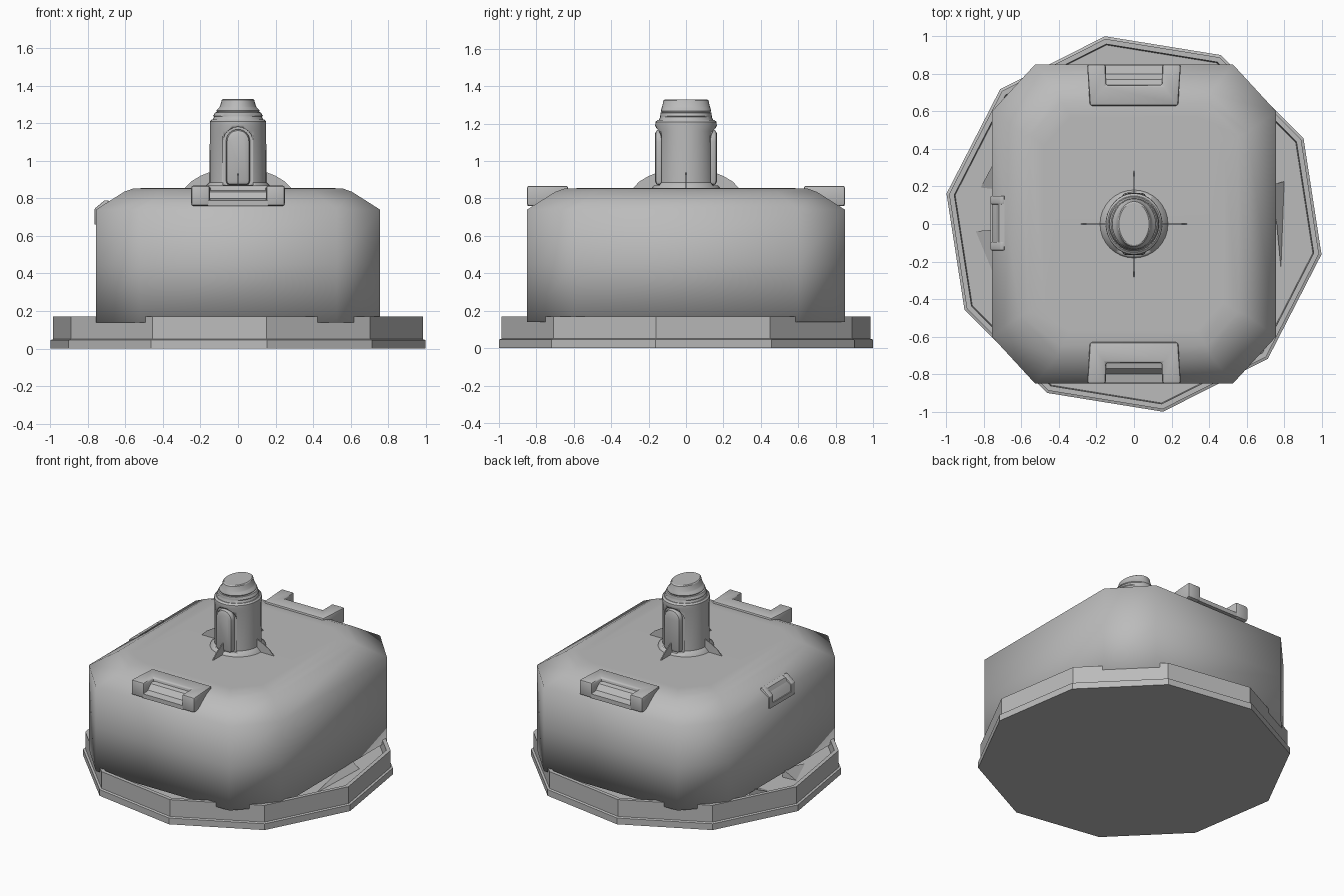
import bpy, bmesh, math
from mathutils import Vector

cube = bpy.data.objects.get("Cube")
if cube:
    bpy.data.objects.remove(cube, do_unlink=True)

grey = bpy.data.materials.new("plain grey")
grey.use_nodes = True
grey.diffuse_color = (0.5, 0.5, 0.5, 1)
grey.node_tree.nodes["Principled BSDF"].inputs["Base Color"].default_value = (0.5, 0.5, 0.5, 1)


def finish(name, bm, smooth=35, bevel=0):
    """Turn a bmesh into a shaded object, smooth below the given angle."""
    bmesh.ops.recalc_face_normals(bm, faces=bm.faces)
    if bevel:
        edges = [e for e in bm.edges if e.calc_face_angle(0) > 0.6]
        bmesh.ops.bevel(bm, geom=edges, offset=bevel, segments=2, profile=0.5,
                        affect="EDGES", clamp_overlap=True)
    mesh = bpy.data.meshes.new(name)
    bm.to_mesh(mesh)
    bm.free()
    mesh.materials.append(grey)
    if smooth:
        mesh.shade_smooth()
        mesh.set_sharp_from_angle(angle=math.radians(smooth))
    obj = bpy.data.objects.new(name, mesh)
    bpy.context.collection.objects.link(obj)
    return obj


def loft(name, rings, smooth=35):
    """Skin a stack of equal rings and cap both ends."""
    bm = bmesh.new()
    loops = [[bm.verts.new(p) for p in ring] for ring in rings]
    n = len(loops[0])
    for a, b in zip(loops, loops[1:]):
        for i in range(n):
            j = (i + 1) % n
            bm.faces.new((a[i], a[j], b[j], b[i]))
    bm.faces.new(loops[0])
    bm.faces.new(loops[-1])
    return finish(name, bm, smooth)


def prism(name, points, sweep, smooth=35, bevel=0):
    """Extrude a 3D outline along a vector."""
    bm = bmesh.new()
    face = bm.faces.new([bm.verts.new(p) for p in points])
    grown = bmesh.ops.extrude_face_region(bm, geom=[face])["geom"]
    moved = [v for v in grown if isinstance(v, bmesh.types.BMVert)]
    bmesh.ops.translate(bm, verts=moved, vec=Vector(sweep))
    return finish(name, bm, smooth, bevel)


def oval(rx, ry, z, n=32, turn=0):
    return [(rx * math.cos(turn + math.tau * i / n),
             ry * math.sin(turn + math.tau * i / n), z) for i in range(n)]


def octagon(inset, z, cut_x=0.23, cut_y=0.25):
    x, y = 0.757 - inset, 0.85 - inset
    quarter = [(x, y - cut_y), (x - cut_x, y)]
    ring = []
    for sx, sy in ((1, 1), (-1, 1), (-1, -1), (1, -1)):
        pair = quarter if sx * sy > 0 else quarter[::-1]
        ring += [(sx * a, sy * b, z) for a, b in pair]
    return ring


# Ten-sided tray with a stepped foot and a thin rim
turn = math.radians(-9.2)
loft("base_tray", [oval(r, r, z, 10, turn) for r, z in (
    (1.012, 0), (1.012, 0.045), (0.998, 0.05), (0.998, 0.17),
    (0.97, 0.17), (0.965, 0.10))], 0)

# Loose shards lying on the tray floor
for i, tri in enumerate((((-0.83, 0.17), (-0.74, 0.34), (-0.74, 0.16)),
                         ((-0.86, -0.04), (-0.74, -0.03), (-0.74, -0.33)),
                         ((0.81, 0.23), (0.74, 0.21), (0.79, -0.31)))):
    bm = bmesh.new()
    low = [bm.verts.new((x, y, 0.09)) for x, y in tri]
    tip = bm.verts.new((tri[1][0], tri[1][1], 0.16))
    for a, b in ((0, 1), (1, 2), (2, 0)):
        bm.faces.new((low[a], low[b], tip))
    bm.faces.new(low)
    finish(f"floor_shard_{i + 1}", bm, 0)

# Soft-shaded main housing
loft("housing", [octagon(0, 0.14), octagon(0, 0.45), octagon(0, 0.74),
                 octagon(0.15, 0.835, 0.2, 0.21), octagon(0.2, 0.853, 0.17, 0.18),
                 octagon(0.28, 0.855, 0.14, 0.15)], 180)

# Front and back latches: notched block with a sloping bar in the notch
for side, label in ((-1, "front"), (1, "back")):
    outline = [(-0.25, 0.85), (-0.15, 0.85), (-0.15, 0.74), (0.15, 0.74),
               (0.15, 0.85), (0.25, 0.85), (0.235, 0.63), (-0.235, 0.63)]
    prism(label + "_latch", [(x, side * y, 0.76) for x, y in outline],
          (0, 0, 0.108), bevel=0.012)
    bar = [(0.73, 0.76), (0.848, 0.76), (0.848, 0.79), (0.80, 0.80),
           (0.77, 0.835), (0.73, 0.845)]
    prism(label + "_latch_bar", [(-0.16, side * y, z) for y, z in bar], (0.32, 0, 0))

# Small clasp on one side: two cheeks, a top bar and a sunken plate
clasp = [(-0.69, 0.66), (-0.764, 0.66), (-0.764, 0.745), (-0.71, 0.79), (-0.69, 0.79)]
for y, label in ((-0.14, "near"), (0.105, "far")):
    prism(f"clasp_cheek_{label}", [(x, y, z) for x, z in clasp], (0, 0.045, 0), bevel=0.005)
prism("clasp_top", [(-0.69, -0.12, 0.75), (-0.735, -0.12, 0.75),
                    (-0.72, -0.12, 0.782), (-0.69, -0.12, 0.79)], (0, 0.25, 0))
prism("clasp_sill", [(-0.69, -0.12, 0.66), (-0.764, -0.12, 0.66),
                     (-0.764, -0.12, 0.69), (-0.69, -0.12, 0.69)], (0, 0.25, 0))

# Tower shaft with flared foot
shaft = loft("tower_shaft", [oval(rx, ry, z) for rx, ry, z in (
    (0.185, 0.185, 0.84), (0.18, 0.18, 0.86), (0.152, 0.156, 0.885),
    (0.15, 0.154, 1.16), (0.15, 0.165, 1.19), (0.15, 0.163, 1.21), (0.14, 0.15, 1.22))])


def arch(half, top, y):
    """Round-headed outline in the xz plane."""
    head = [(half * math.cos(math.pi * i / 12), y,
             top - half + half * math.sin(math.pi * i / 12)) for i in range(13)]
    return [(-half, y, 0.87), (half, y, 0.87)] + head


# Arched niche and rounded pilaster on front and back of the tower
for side, label in ((-1, "front"), (1, "back")):
    cutter = prism(label + "_niche_cutter", arch(0.08, 1.18, side * 0.125), (0, side * 0.1, 0))
    cutter.hide_render = True
    cutter.hide_viewport = True
    cutter.hide_set(True)
    cut = shaft.modifiers.new(label + " niche", "BOOLEAN")
    cut.operation = "DIFFERENCE"
    cut.solver = "EXACT"
    cut.object = cutter
    prism(label + "_pilaster", arch(0.064, 1.168, side * 0.11), (0, side * 0.056, 0), bevel=0.022)

# Banded oval cap
loft("tower_cap", [oval(rx, ry, z) for rx, ry, z in (
    (0.138, 0.15, 1.21), (0.128, 0.138, 1.235), (0.132, 0.138, 1.24), (0.122, 0.136, 1.258),
    (0.112, 0.13, 1.26), (0.116, 0.134, 1.268), (0.1, 0.13, 1.285), (0.096, 0.128, 1.29),
    (0.086, 0.12, 1.325), (0.08, 0.112, 1.33))], 30)

# Four thin curved fins around the tower foot
fin = [(0.12, 0.85), (0.285, 0.853), (0.25, 0.89), (0.20, 0.92), (0.15, 0.94), (0.12, 0.94)]
for i in range(4):
    c, s = round(math.cos(i * math.pi / 2)), round(math.sin(i * math.pi / 2))
    t = 0.006
    prism(f"fin_{i + 1}", [(r * c + s * t / 2, r * s - c * t / 2, z) for r, z in fin],
          (-s * t, c * t, 0), 0)
